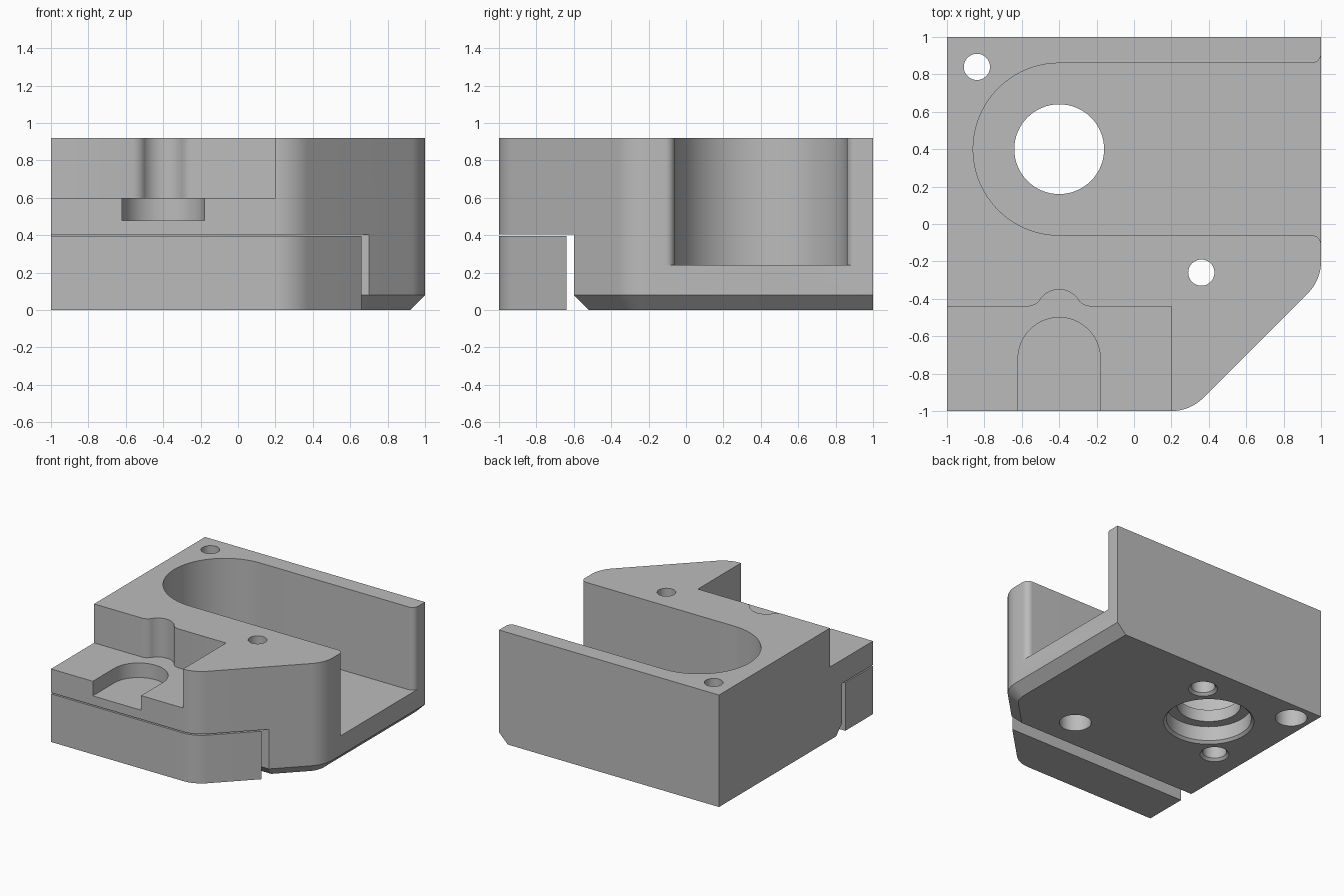
import bpy, bmesh
from math import cos, sin, tan, radians, pi

cube = bpy.data.objects.get("Cube")
if cube:
    bpy.data.objects.remove(cube, do_unlink=True)

grey = bpy.data.materials.new("machined_grey")
grey.use_nodes = True
colour = (0.5, 0.5, 0.5, 1)
grey.diffuse_color = colour
grey.node_tree.nodes["Principled BSDF"].inputs["Base Color"].default_value = colour


def arc(cx, cy, r, start, end, n=16):
    """Points along an arc, angles in degrees."""
    angles = [radians(start + (end - start) * i / n) for i in range(n + 1)]
    return [(cx + r * cos(a), cy + r * sin(a)) for a in angles]


def loft(name, layers):
    """Solid through stacked outlines, each given as (points, z)."""
    bm = bmesh.new()
    rings = [[bm.verts.new((x, y, z)) for x, y in pts] for pts, z in layers]
    bm.faces.new(rings[0])
    bm.faces.new(rings[-1])
    n = len(rings[0])
    for low, high in zip(rings, rings[1:]):
        for i in range(n):
            j = (i + 1) % n
            bm.faces.new((low[i], low[j], high[j], high[i]))
    bmesh.ops.recalc_face_normals(bm, faces=bm.faces)
    mesh = bpy.data.meshes.new(name)
    bm.to_mesh(mesh)
    bm.free()
    mesh.materials.append(grey)
    obj = bpy.data.objects.new(name, mesh)
    bpy.context.collection.objects.link(obj)
    return obj


def prism(name, pts, bottom, top):
    return loft(name, [(pts, bottom), (pts, top)])


def turned(name, x, y, profile):
    """Round solid from (radius, z) pairs."""
    return loft(name, [(arc(x, y, r, 0, 360, 64)[:-1], z) for r, z in profile])


def activate(obj):
    bpy.ops.object.select_all(action="DESELECT")
    obj.select_set(True)
    bpy.context.view_layer.objects.active = obj


def cut(obj, cutter):
    """Subtract the cutter from obj and discard it."""
    activate(obj)
    mod = obj.modifiers.new("cut", "BOOLEAN")
    mod.operation, mod.solver, mod.object = "DIFFERENCE", "EXACT", cutter
    bpy.ops.object.modifier_apply(modifier=mod.name)
    bpy.data.objects.remove(cutter, do_unlink=True)


# Block with one rounded diagonal corner
TOP, R = 0.92, 0.24
T = R * tan(pi / 8)
front_round = arc(0.3 - T, -1 + R, R, -90, -45, 12)
side_round = arc(1 - R, -0.3 + T, R, -45, 0, 12)
body = prism("body", [(-1, -1)] + front_round + side_round + [(1, 1), (-1, 1)], 0, TOP)

# Space for the clamp jaw under the front
cut(body, prism("jaw_space", [(-2, -2), (2, -2), (2, -0.6), (-2, -0.6)], -1, 0.405))

# Chamfer along the lower front, diagonal and right edges
bm = bmesh.new()
bm.from_mesh(body.data)


def chamfered(edge):
    a, b = (v.co for v in edge.verts)
    on_left = max(a.x, b.x) < -0.999
    on_back = min(a.y, b.y) > 0.999
    return max(a.z, b.z) < 0.001 and not on_left and not on_back


bmesh.ops.bevel(bm, geom=[e for e in bm.edges if chamfered(e)], offset=0.08,
                offset_type="OFFSET", segments=1, affect="EDGES")
bm.to_mesh(body.data)
bm.free()

# Round-ended slot open to the left side, with a rounded mouth
slot = (arc(-0.4, 0.4, 0.46, 90, 270, 48) + arc(0.95, -0.11, 0.05, 90, 0, 8)
        + [(1.2, -0.11), (1.2, 0.91)] + arc(0.95, 0.91, 0.05, 0, -90, 8))
cut(body, prism("slot", slot, 0.24, 1.2))

# Front step with a relief groove in its back wall
lip = [(0.16, -0.44), (0.13, -0.432)]
groove = ([(-0.4 + x, y) for x, y in lip]
          + arc(-0.4, -0.472, 0.122, 29, 151, 24)
          + [(-0.4 - x, y) for x, y in reversed(lip)])
cut(body, prism("step", [(-1.2, -1.2), (0.2, -1.2), (0.2, -0.44)] + groove
                + [(-1.2, -0.44)], 0.6, 1.2))

# Round-ended pocket in the step
cut(body, prism("pocket", [(-0.62, -1.2)] + [(-0.18, -1.2)]
                + arc(-0.4, -0.72, 0.22, 0, 180, 32), 0.48, 0.7))

# Main bore with a wider chamfered seat below
cut(body, turned("bore", -0.4, 0.4, [(0.36, -0.02), (0.32, 0.02), (0.32, 0.14),
                                     (0.24, 0.14), (0.24, 0.4)]))

# Counterbored through holes
for x, y in ((-0.84, 0.84), (0.36, -0.26)):
    cut(body, turned("through_hole", x, y, [(0.12, -0.1), (0.12, 0.4),
                                            (0.07, 0.4), (0.07, 1.2)]))

# Blind chamfered holes on either side of the bore
for side in (-1, 1):
    cut(body, turned("blind_hole", -0.4 + side * 0.35, 0.4 + side * 0.35,
                     [(0.13, -0.02), (0.09, 0.02), (0.09, 0.18)]))

# Loose clamp jaw under the front
jaw = prism("clamp_jaw", [(-1, -1)] + front_round + [(0.66, -0.64), (-1, -0.64)], 0, 0.395)

for obj in (body, jaw):
    activate(obj)
    bpy.ops.object.shade_smooth_by_angle(angle=radians(25))
